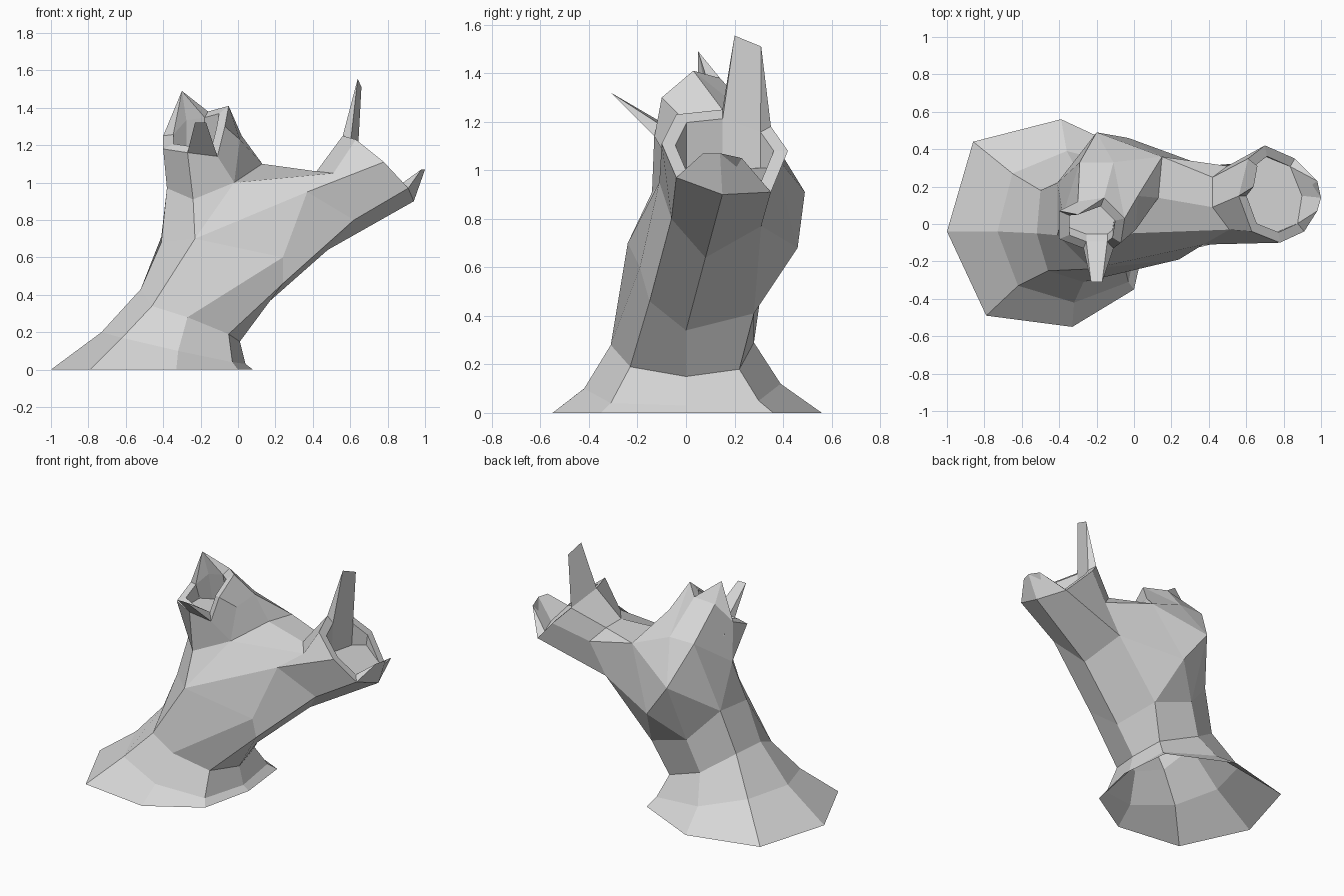
import bpy
import bmesh
from mathutils import Vector

if "Cube" in bpy.data.objects:
    bpy.data.objects.remove(bpy.data.objects["Cube"], do_unlink=True)

# One weathered wood colour
wood = bpy.data.materials.new("weathered_grey")
wood.use_nodes = True
grey = (0.68, 0.68, 0.68, 1.0)
wood.diffuse_color = grey
wood.node_tree.nodes["Principled BSDF"].inputs["Base Color"].default_value = grey

bm = bmesh.new()


def point(x, y, z):
    """Add a vertex given in hundredths of a unit."""
    return bm.verts.new(Vector((x, y, z)) / 100)


def ring(*coords):
    return [point(*c) for c in coords]


def face(*verts):
    """Add a face, dropping repeated corners and skipping slivers."""
    corners = list(dict.fromkeys(verts))
    if len(corners) > 2 and bm.faces.get(corners) is None:
        bm.faces.new(corners)


def loft(lower, upper):
    """Bridge two closed loops; repeated vertices become triangles."""
    count = len(lower)
    for i in range(count):
        j = (i + 1) % count
        face(lower[i], lower[j], upper[j], upper[i])


def splinter(outer, inner, tips):
    """Raise a stretch of broken rim to a jagged point or edge."""
    for i in range(len(outer) - 1):
        face(outer[i], outer[i + 1], tips[i + 1], tips[i])
        face(inner[i + 1], inner[i], tips[i], tips[i + 1])
    face(inner[0], outer[0], tips[0])
    face(outer[-1], inner[-1], tips[-1])


def hollow(rim, thickness, level, undercut, splinters):
    """Broken rim around a level-floored hollow, with splinters on it."""
    count = len(rim)
    centre = sum((v.co for v in rim), Vector()) / count
    inner = [bm.verts.new(v.co.lerp(centre, thickness)) for v in rim]
    floor = []
    for v in inner:
        if v.co.z > level:
            deep = v.co + Vector(undercut) / 100
            floor.append(bm.verts.new((deep.x, deep.y, level)))
        else:
            floor.append(v)
    covered = set()
    for start, tips in splinters:
        span = [(start + i) % count for i in range(len(tips))]
        covered.update(span[:-1])
        splinter([rim[i] for i in span], [inner[i] for i in span], tips)
    for i in range(count):
        j = (i + 1) % count
        if i not in covered:
            face(rim[i], rim[j], inner[j], inner[i])
        face(inner[i], inner[j], floor[j], floor[i])
    face(*floor)


# Flared foot and leaning trunk, open underneath
foot = ring((-100, -4, 0), (-86, 44, 0), (-39, 56, 0), (4, 36, 0),
            (8, 0, 0), (0, -35, 0), (-33, -55, 0), (-79, -49, 0))
flare = ring((-73, -4, 20), (-65, 27, 20), (-36, 39, 12), (1, 30, 5),
             (4, 0, 3), (-3, -31, 4), (-32, -42, 10), (-62, -33, 17))
waist = ring((-52, -5, 43), (-50, 18, 43), (-30, 28, 29), (-3, 22, 18),
             (1, 0, 15), (-5, -23, 19), (-27, -31, 28), (-46, -25, 34))
chest = ring((-41, -6, 68), (-41, 22, 71), (-22, 31, 50), (6, 28, 41),
             (14, 0, 34), (24, -15, 46), (24, -19, 60), (-23, -24, 70))
for low, high in ((foot, flare), (flare, waist), (waist, chest)):
    loft(low, high)
side, side_back, back, under_back, under, under_front, belly, front = chest

# Fork where the trunk divides
neck_front = point(-24, -14, 91)
neck_side = point(-38, 5, 97)
neck_back = point(-29, 33, 117)
ridge = point(-11, 33, 117)
bulge_top = point(-20, 49, 91)
bulge = point(-3, 46, 68)
saddle_back = point(15, 36, 107)
saddle = point(13, 14, 110)
shoulder = point(-2, -5, 100)
face(front, side, neck_side, neck_front)
face(side, side_back, neck_side)
face(side_back, neck_back, neck_side)
face(side_back, bulge_top, neck_back)
face(side_back, back, bulge_top)
face(back, bulge, bulge_top)
face(back, under_back, bulge)
face(bulge_top, bulge, saddle_back)
face(bulge_top, saddle_back, ridge)
face(bulge_top, ridge, neck_back)
face(front, neck_front, shoulder)

# Long branch reaching sideways
elbow = ring((42, 9, 106), (42, 25, 106), (50, 31, 97), (38, 31, 77),
             (48, 8, 64), (62, -6, 80), (37, -11, 95), (51, -3, 105))
e = elbow
loft([saddle, saddle_back, saddle_back, bulge, under_back,
      under, under_front, belly, front, shoulder],
     [e[0], e[1], e[2], e[3], e[3], e[4], e[5], e[6], e[6], e[7]])
branch_rim = ring((56, 15, 125), (61, 35, 118), (70, 42, 108), (86, 35, 91),
                  (94, 15, 90), (91, -4, 97), (78, -10, 111), (63, -4, 123))
loft(elbow, branch_rim)
tall_tips = ring((64, 20, 155.5), (66, 31, 151))
lip_tips = ring((98, 23, 105), (100, 14, 107), (98, 7, 107))
hollow(branch_rim, 0.22, 1.01, (-1, 0, 0), [(0, tall_tips), (3, lip_tips)])

# Short broken stub facing forward
stub_rim = ring((-27, -13, 116), (-40, -8, 118), (-40, 7, 125), (-30, 12, 136),
                (-16, 14, 138), (-5, 3, 141), (-7, -10, 130), (-11, -13, 114))
s = stub_rim
cheek_back = point(2, 15, 125)
cheek = point(1, -3, 123)
loft([neck_front, neck_side, neck_side, neck_back, ridge,
      ridge, saddle_back, saddle, shoulder, shoulder],
     [s[0], s[1], s[2], s[3], s[4], s[5], cheek_back, cheek_back, cheek, s[7]])
face(s[5], cheek_back, cheek, s[6])
face(s[6], cheek, s[7])
thorn_tips = ring((-17, -31, 132), (-23, -31, 132))
crest_tip = point(-30, 5, 149)
hollow(stub_rim, 0.3, 1.15, (0, 4, 0), [(7, thorn_tips), (2, [crest_tip] * 3)])

# Finish as one faceted mesh
bmesh.ops.recalc_face_normals(bm, faces=bm.faces[:])
mesh = bpy.data.meshes.new("tree_stump")
bm.to_mesh(mesh)
bm.free()
mesh.materials.append(wood)
stump = bpy.data.objects.new("tree_stump", mesh)
bpy.context.scene.collection.objects.link(stump)
